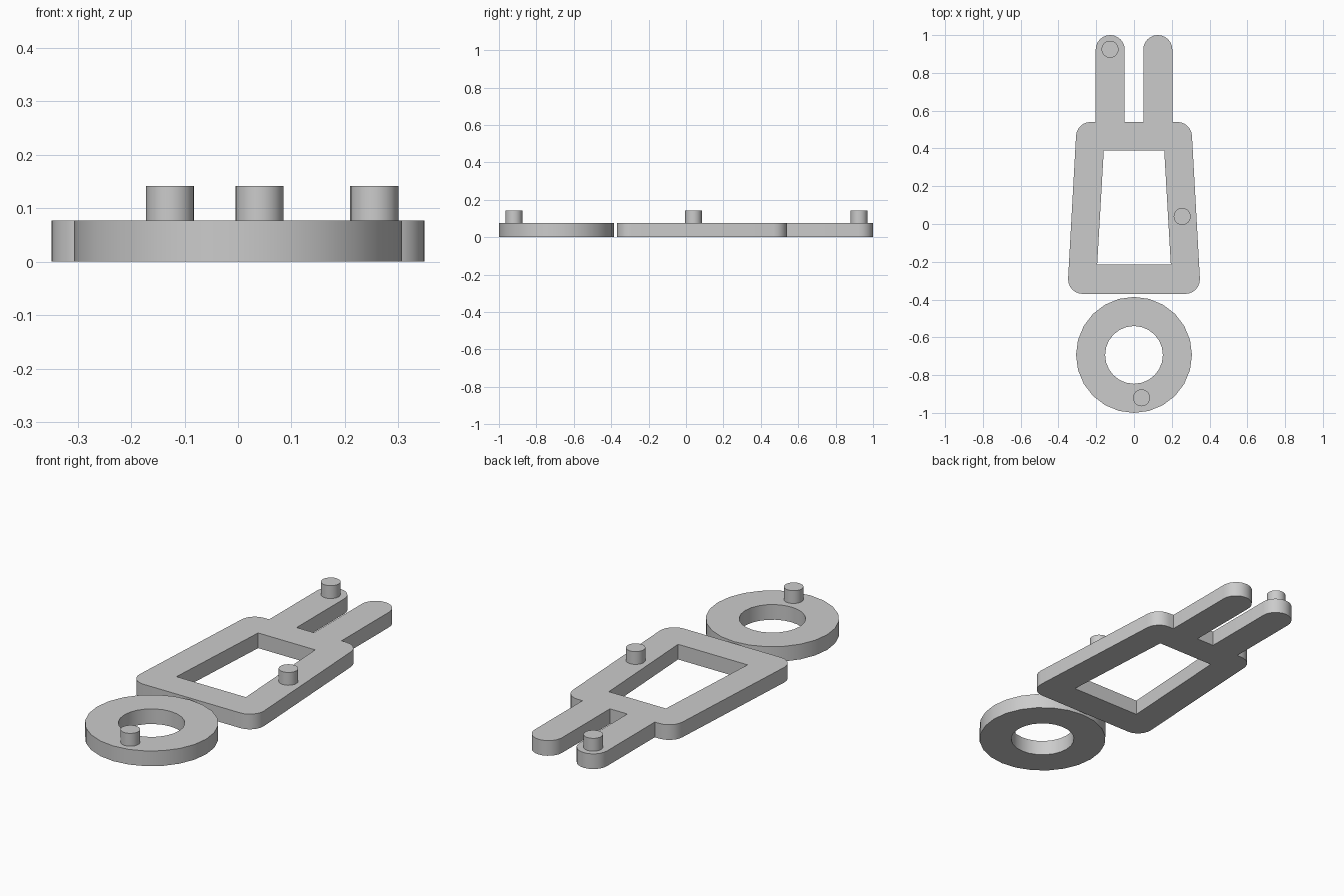
import bpy, bmesh
from math import sin, cos, pi, radians

cube = bpy.data.objects.get("Cube")
if cube:
    bpy.data.objects.remove(cube, do_unlink=True)

THICK = 0.077      # plate thickness
PEG_TOP = 0.142    # height of the pegs
ROUND = 0.077      # corner and leg-end radius

grey = bpy.data.materials.new("light_grey")
grey.use_nodes = True
grey.diffuse_color = (0.6, 0.6, 0.6, 1)
grey.node_tree.nodes["Principled BSDF"].inputs["Base Color"].default_value = (0.6, 0.6, 0.6, 1)


def arc(cx, cy, r, start, end, steps):
    """Points along an arc, angles in degrees."""
    angles = [radians(start + (end - start) * i / steps) for i in range(steps + 1)]
    return [(cx + r * cos(a), cy + r * sin(a)) for a in angles]


def circle(cx, cy, r, sides):
    return arc(cx, cy, r, 0, 360, sides)[:-1]


def plate(name, loops, z0, z1):
    """Fill closed outlines (the later ones are holes) and extrude upward."""
    bm = bmesh.new()
    edges = []
    for loop in loops:
        verts = [bm.verts.new((x, y, z0)) for x, y in loop]
        edges += [bm.edges.new((v, verts[i - 1])) for i, v in enumerate(verts)]
    bmesh.ops.triangle_fill(bm, edges=edges, use_beauty=True, use_dissolve=False)
    out = bmesh.ops.extrude_face_region(bm, geom=bm.faces[:], use_keep_orig=True)
    top = [g for g in out["geom"] if isinstance(g, bmesh.types.BMVert)]
    bmesh.ops.translate(bm, verts=top, vec=(0, 0, z1 - z0))
    bmesh.ops.recalc_face_normals(bm, faces=bm.faces[:])
    mesh = bpy.data.meshes.new(name)
    bm.to_mesh(mesh)
    bm.free()
    mesh.materials.append(grey)
    obj = bpy.data.objects.new(name, mesh)
    bpy.context.collection.objects.link(obj)
    bpy.ops.object.select_all(action='DESELECT')
    obj.select_set(True)
    bpy.context.view_layer.objects.active = obj
    bpy.ops.object.shade_smooth_by_angle(angle=radians(30))
    return obj


# Tapered frame with two legs: right half outline, mirrored to the left
half = arc(0.272, -0.293, ROUND, -90, 3, 6)
half += arc(0.23, 0.463, ROUND, 3, 90, 6)
half += [(0.203, 0.54)]
half += arc(0.126, 0.923, ROUND, 0, 180, 12)
half += [(0.049, 0.54)]
outline = half + [(-x, y) for x, y in reversed(half)]
window = [(-0.195, -0.215), (0.195, -0.215), (0.16, 0.39), (-0.16, 0.39)]
plate("frame_with_legs", [outline, window], 0, THICK)

# Ring
plate("ring", [circle(0, -0.693, 0.307, 24), circle(0, -0.693, 0.153, 24)], 0, THICK)

# Pegs
for name, x, y in (("leg_peg", -0.127, 0.925), ("frame_peg", 0.255, 0.04), ("ring_peg", 0.04, -0.92)):
    plate(name, [circle(x, y, 0.045, 24)], THICK, PEG_TOP)
